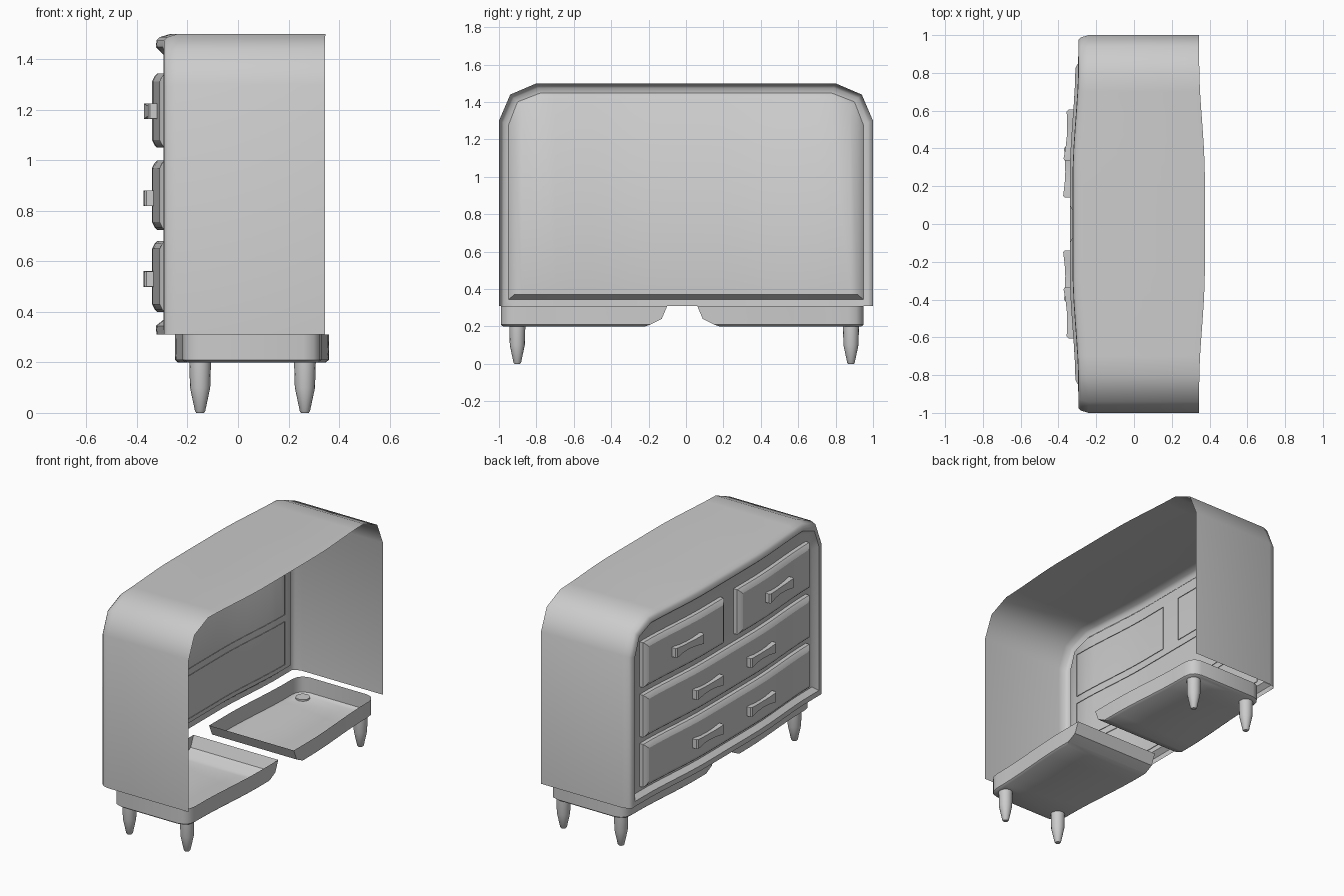
import bpy, math
from math import cos, sin, pi, radians

if "Cube" in bpy.data.objects:
    bpy.data.objects.remove(bpy.data.objects["Cube"])


def bow(x, y):
    """Bulge of the front and back faces towards the middle of the width."""
    t = min(max((0.85 - abs(y)) / 0.6, 0), 1)
    return x + 0.03 * t * t * (3 - 2 * t) * max(-1, min(1, x / 0.24))


def make(name, verts, faces, bend=True, angle=35):
    me = bpy.data.meshes.new(name)
    me.from_pydata([(bow(x, y), y, z) if bend else (x, y, z) for x, y, z in verts], [], faces)
    me.validate()
    ob = bpy.data.objects.new(name, me)
    bpy.context.collection.objects.link(ob)
    bpy.ops.object.select_all(action='DESELECT')
    ob.select_set(True)
    bpy.context.view_layer.objects.active = ob
    bpy.ops.object.mode_set(mode='EDIT')
    bpy.ops.mesh.select_all(action='SELECT')
    bpy.ops.mesh.normals_make_consistent(inside=False)
    bpy.ops.object.mode_set(mode='OBJECT')
    bpy.ops.object.shade_smooth_by_angle(angle=radians(angle))
    return ob


def loft(name, rings, caps=(True, True), **kw):
    n = len(rings[0])
    verts = [p for r in rings for p in r]
    faces = [(k * n + i, k * n + (i + 1) % n, (k + 1) * n + (i + 1) % n, (k + 1) * n + i)
             for k in range(len(rings) - 1) for i in range(n)]
    if caps[0]:
        faces.append(tuple(range(n))[::-1])
    if caps[1]:
        faces.append(tuple(range((len(rings) - 1) * n, len(rings) * n)))
    return make(name, verts, faces, **kw)


def front_loft(name, loops, open_until=0, **kw):
    """Nested outlines (top chain + bottom chain of equal length), last one filled with strips.
    Loops before open_until have no bottom side."""
    n = len(loops[0][0])
    verts, faces = [], []
    for top, bot, x in loops:
        verts += [(x, y, z) for y, z in top] + [(x, y, z) for y, z in bot]
    for k in range(len(loops) - 1):
        a, b = k * 2 * n, (k + 1) * 2 * n
        order = [n] + list(range(n)) + [2 * n - 1]
        if k >= open_until:
            order += list(range(2 * n - 2, n - 1, -1))
        faces += [(a + i, a + j, b + j, b + i) for i, j in zip(order, order[1:])]
    a = (len(loops) - 1) * 2 * n
    faces += [(a + i, a + i + 1, a + n + i + 1, a + n + i) for i in range(n - 1)]
    ob = make(name, verts, faces, **kw)
    return ob


# cabinet shell, front rim and recessed front panel in one skin
def shell_loop(d, x, zb):
    half = [(-1 + d, 1.3 - 0.4 * d), (-0.94 + 0.75 * d, 1.44 - 0.75 * d), (-0.8 + 0.4 * d, 1.5 - d)]
    mid = [(-0.7 + 0.1 * i, 1.5 - d) for i in range(15)]
    top = half + mid + [(-y, z) for y, z in reversed(half)]
    return top, [(y, zb) for y, z in top], x


shell = front_loft("cabinet_shell", [
    shell_loop(0, 0.345, 0.31), shell_loop(0, -0.24, 0.31), shell_loop(0.012, -0.28, 0.31),
    shell_loop(0.025, -0.293, 0.31), shell_loop(0.052, -0.295, 0.345),
    shell_loop(0.082, -0.264, 0.37)], open_until=3, angle=48)
# remove unused bottom points of the open loops
bpy.ops.object.mode_set(mode='EDIT')
bpy.ops.mesh.select_all(action='SELECT')
bpy.ops.mesh.delete_loose(use_verts=True, use_edges=True, use_faces=False)
bpy.ops.object.mode_set(mode='OBJECT')


# drawers: bowed fronts with chamfered edges
def drawer(name, y0, y1, z0, z1):
    n = max(8, round((y1 - y0) / 0.1))
    loops = []
    for d, x in ((0, -0.26), (0, -0.29), (0.01, -0.3), (0.03, -0.31)):
        ys = [y0 + d + (y1 - y0 - 2 * d) * i / n for i in range(n + 1)]
        loops.append(([(y, z1 - d) for y in ys], [(y, z0 + d) for y in ys], x))
    front_loft(name, loops, angle=25)


drawer("upper_drawer_left", 0.07, 0.855, 1.05, 1.343)
drawer("upper_drawer_right", -0.855, -0.07, 1.05, 1.343)
drawer("middle_drawer", -0.855, 0.855, 0.725, 1.0)
drawer("lower_drawer", -0.855, 0.855, 0.4, 0.68)


# handles: waisted bars
def handle(name, yc, zc):
    rings = []
    for dy, h, f in ((-0.135, 0.03, -0.337), (-0.125, 0.031, -0.345), (-0.06, 0.023, -0.337),
                     (0, 0.021, -0.334), (0.06, 0.023, -0.337), (0.125, 0.031, -0.345),
                     (0.135, 0.03, -0.337)):
        rings.append([(-0.305, yc + dy, zc - h), (f, yc + dy, zc - h),
                      (f, yc + dy, zc + h), (-0.305, yc + dy, zc + h)])
    loft(name, rings, angle=30)


for s, side in ((1, "left"), (-1, "right")):
    handle("upper_handle_" + side, s * 0.47, 1.195)
    handle("middle_handle_" + side, s * 0.275, 0.85)
    handle("lower_handle_" + side, s * 0.275, 0.53)

# base trays, open on top, with a stepped cut-out between them
CX, CY = 0.055, -0.02


def tray(name, s):
    rings = []
    for z, inner, inset in ((0.2, 0.2, 0.012), (0.21, 0.17, 0), (0.24, 0.11, 0), (0.31, 0.08, 0)):
        w, end = 0.275 - inset, 0.97 - inset
        ys = [inner + (0.89 - inner) * i / 8 for i in range(9)]
        side = [(w, y) for y in ys] + [(w - 0.008, 0.93), (w - 0.03, end - 0.012), (w - 0.07, end)]
        plan = side + [(-x, y) for x, y in reversed(side)]
        rings.append([(CX + bow(x, y), CY + s * y, z) for x, y in plan])
    loft(name, rings, caps=(True, False), bend=False, angle=40)


# tapered legs
def leg(name, x, y):
    prof = ((0, 0.015), (0.006, 0.02), (0.1, 0.04), (0.2, 0.043), (0.21, 0.043))
    loft(name, [[(x + r * cos(2 * pi * i / 16), y + r * sin(2 * pi * i / 16), z)
                 for i in range(16)] for z, r in prof], bend=False)


for s, side in ((1, "left"), (-1, "right")):
    tray("base_tray_" + side, s)
    leg("front_leg_" + side, -0.15, -0.01 + s * 0.892)
    leg("back_leg_" + side, 0.265, -0.01 + s * 0.892)
